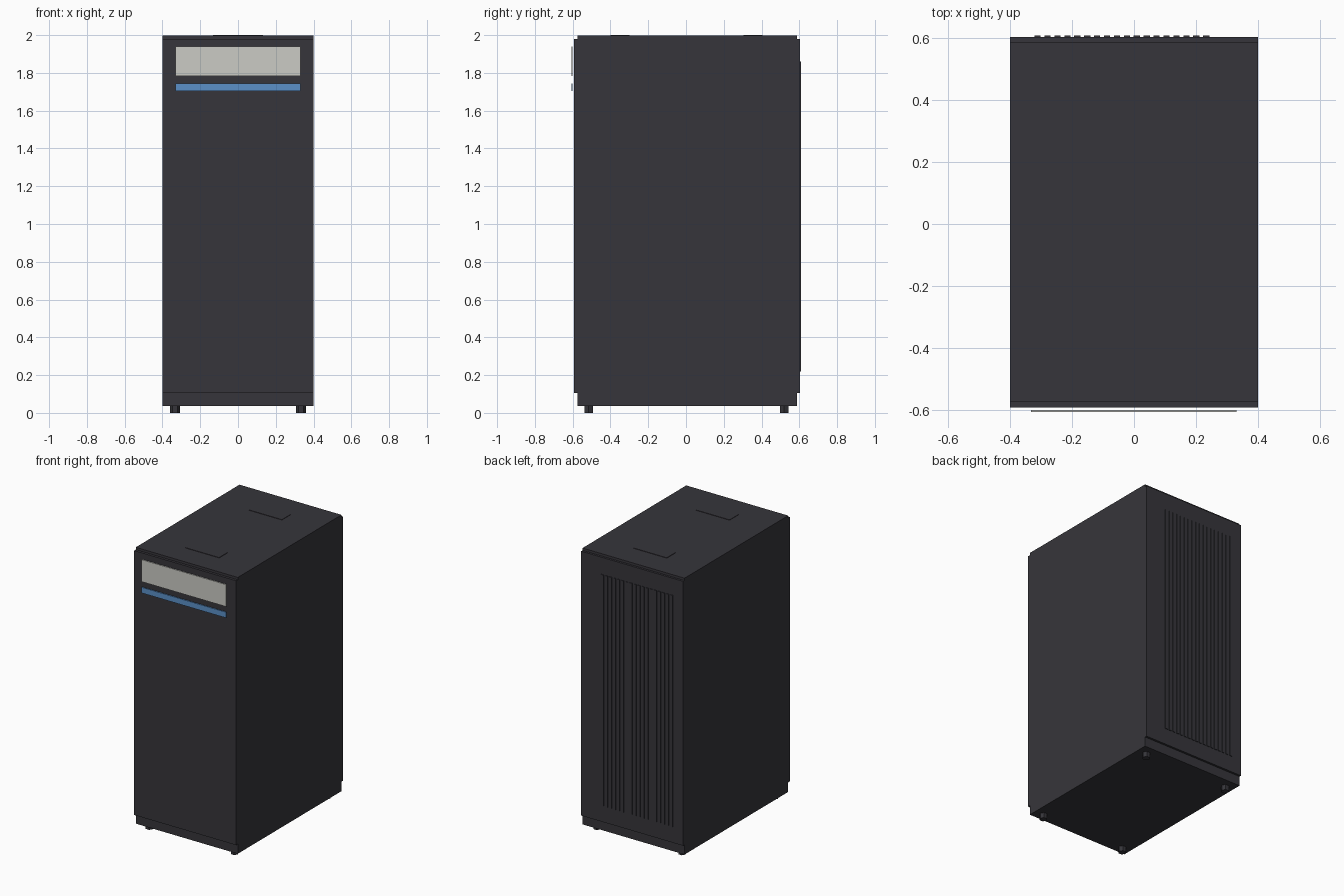
import bpy

cube = bpy.data.objects.get("Cube")
if cube:
    bpy.data.objects.remove(cube, do_unlink=True)


def make_material(name, rgb):
    mat = bpy.data.materials.new(name)
    mat.use_nodes = True
    mat.diffuse_color = (*rgb, 1)
    mat.node_tree.nodes["Principled BSDF"].inputs["Base Color"].default_value = (*rgb, 1)
    return mat


charcoal = make_material("charcoal", (0.037, 0.036, 0.043))
pale_grey = make_material("pale_grey", (0.6, 0.6, 0.56))
blue = make_material("blue", (0.105, 0.28, 0.58))


def box(name, x, y, z, mat):
    """Box spanning the (low, high) pairs x, y and z."""
    spans = (x, y, z)
    bpy.ops.mesh.primitive_cube_add(size=1, location=[(a + b) / 2 for a, b in spans])
    obj = bpy.context.object
    obj.name = name
    obj.scale = [b - a for a, b in spans]
    bpy.ops.object.transform_apply(location=False, rotation=False, scale=True)
    obj.data.materials.append(mat)
    return obj


# Cabinet and its front and rear doors
WIDTH = (-0.4, 0.4)
DOOR_HEIGHT = (0.105, 1.98)
box("cabinet", WIDTH, (-0.574, 0.588), (0.037, 1.997), charcoal)
box("front_door", WIDTH, (-0.592, -0.574), DOOR_HEIGHT, charcoal)
box("rear_door", WIDTH, (0.588, 0.603), DOOR_HEIGHT, charcoal)

# Thin plates standing just proud of the front door
PLATE_WIDTH = (-0.332, 0.33)
PLATE_DEPTH = (-0.607, -0.6)
box("front_panel", PLATE_WIDTH, PLATE_DEPTH, (1.784, 1.94), pale_grey)
box("front_stripe", PLATE_WIDTH, PLATE_DEPTH, (1.704, 1.744), blue)

# Vertical vent ribs on the rear door
for i in range(18):
    left = -0.321 + i * 0.032
    box(f"vent_rib_{i + 1}", (left, left + 0.02), (0.603, 0.608), (0.22, 1.86), charcoal)

# Cover plates on the roof
for end, y in (("front", -0.35), ("rear", 0.354)):
    box(f"{end}_roof_plate", (-0.132, 0.132), (y - 0.05, y + 0.05), (1.997, 2.0), charcoal)

# Six-sided feet
for end, y in (("front", -0.516), ("rear", 0.52)):
    for side, x in (("right", -0.334), ("left", 0.334)):
        bpy.ops.mesh.primitive_cylinder_add(
            vertices=6, radius=0.026, depth=0.037, location=(x, y, 0.0185),
            rotation=(0, 0, 0.5236))
        foot = bpy.context.object
        foot.name = f"{end}_{side}_foot"
        foot.data.materials.append(charcoal)
